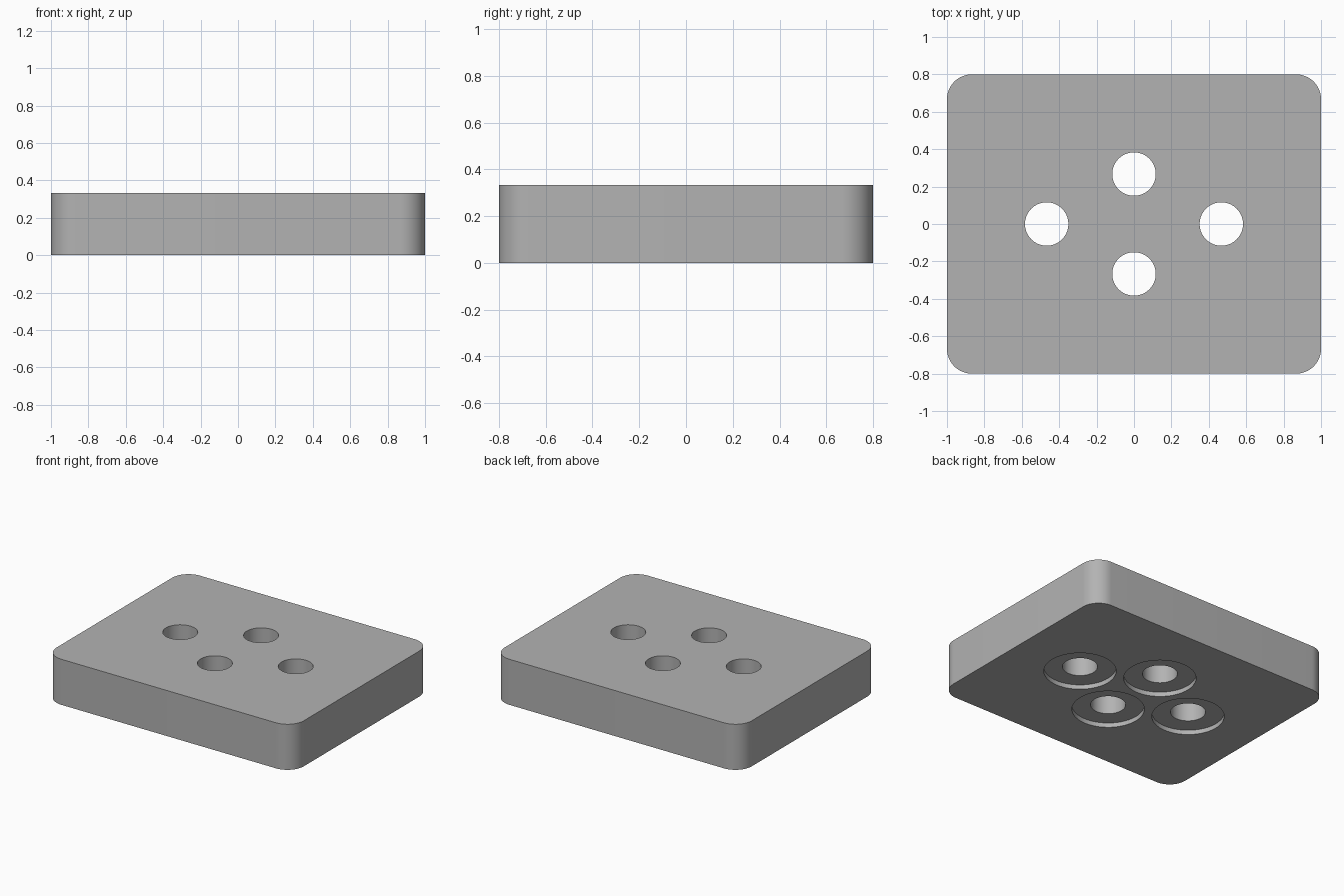
import bpy
import math

if "Cube" in bpy.data.objects:
    bpy.data.objects.remove(bpy.data.objects["Cube"], do_unlink=True)

LENGTH, DEPTH, HEIGHT = 2.0, 1.6, 0.333
CORNER = 0.133
HOLE_R, BORE_R, BORE_DEPTH = 0.116, 0.24, 0.033

grey = bpy.data.materials.new("plain grey")
grey.use_nodes = True
colour = (0.45, 0.45, 0.45, 1)
grey.diffuse_color = colour
grey.node_tree.nodes["Principled BSDF"].inputs["Base Color"].default_value = colour

# Plate: a rounded rectangle extruded upwards
outline = []
for i, (sx, sy) in enumerate([(1, 1), (-1, 1), (-1, -1), (1, -1)]):
    for k in range(17):
        a = (i + k / 16) * math.pi / 2
        outline.append((sx * (LENGTH / 2 - CORNER) + CORNER * math.cos(a),
                        sy * (DEPTH / 2 - CORNER) + CORNER * math.sin(a)))
n = len(outline)
verts = [(x, y, z) for z in (0, HEIGHT) for x, y in outline]
faces = [tuple(reversed(range(n))), tuple(range(n, 2 * n))]
faces += [(i, (i + 1) % n, n + (i + 1) % n, n + i) for i in range(n)]
mesh = bpy.data.meshes.new("plate")
mesh.from_pydata(verts, [], faces)
plate = bpy.data.objects.new("plate", mesh)
bpy.context.collection.objects.link(plate)
mesh.materials.append(grey)
bpy.context.view_layer.objects.active = plate
plate.select_set(True)


def cut(radius, x, y, bottom, top):
    """Cut an upright round hole through the plate."""
    bpy.ops.mesh.primitive_cylinder_add(
        vertices=64, radius=radius, depth=top - bottom,
        location=(x, y, (top + bottom) / 2))
    cutter = bpy.context.object
    cutter.hide_render = True
    bpy.ops.object.select_all(action="DESELECT")
    plate.select_set(True)
    bpy.context.view_layer.objects.active = plate
    mod = plate.modifiers.new("hole", "BOOLEAN")
    mod.operation = "DIFFERENCE"
    mod.solver = "EXACT"
    mod.object = cutter
    bpy.ops.object.modifier_apply(modifier=mod.name)
    bpy.data.objects.remove(cutter, do_unlink=True)


# Four through holes, each with a shallow wide recess underneath
for x, y in [(0.467, 0), (-0.467, 0), (0, 0.267), (0, -0.267)]:
    cut(HOLE_R, x, y, -0.1, HEIGHT + 0.1)
    cut(BORE_R, x, y, -0.1, BORE_DEPTH)

bpy.ops.object.shade_smooth_by_angle(angle=math.radians(30))
